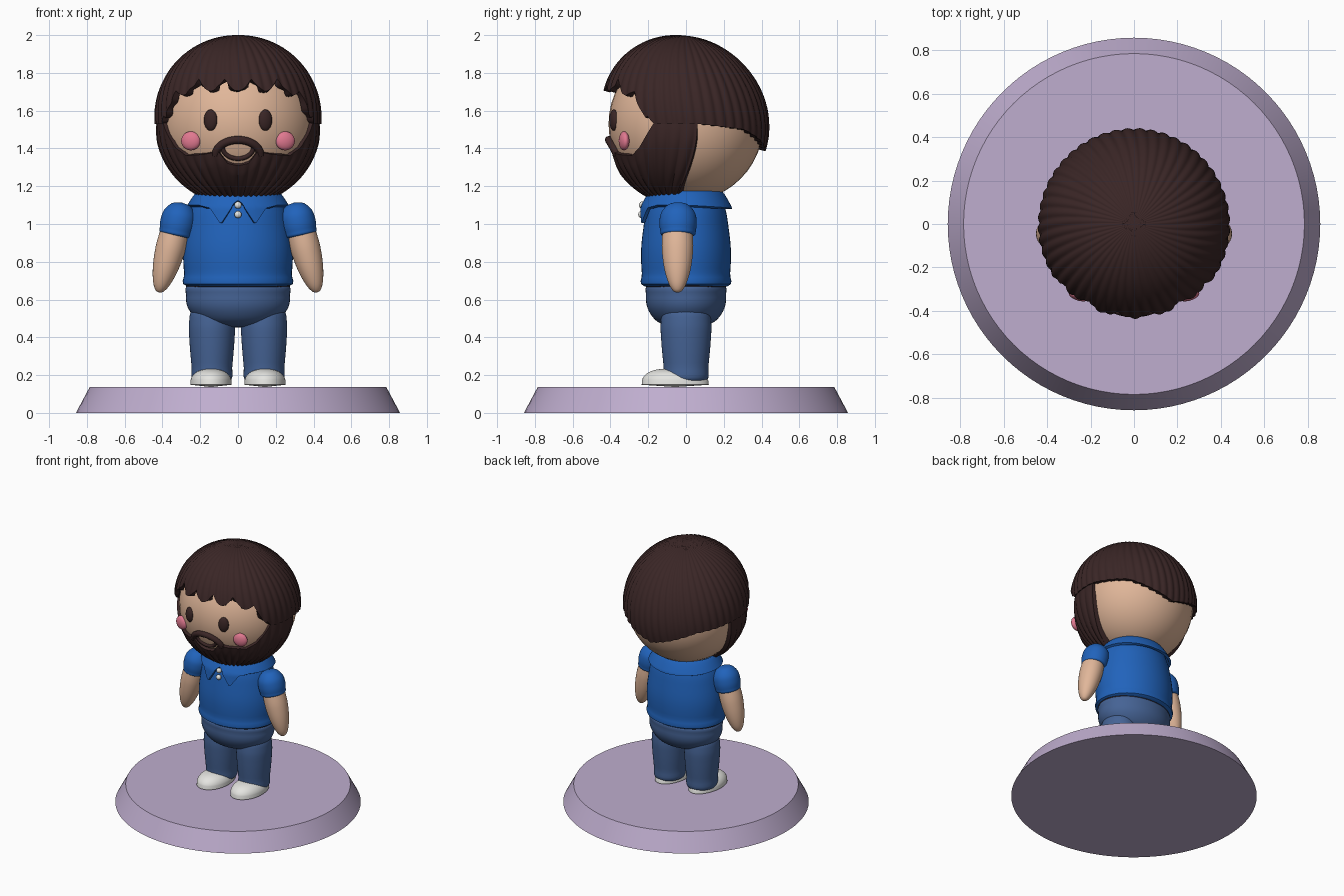
import bpy, bmesh
from math import sin, cos, pi, radians
from mathutils import Vector, Matrix

if "Cube" in bpy.data.objects:
    bpy.data.objects.remove(bpy.data.objects["Cube"])


def material(name, rgb):
    m = bpy.data.materials.new(name)
    m.use_nodes = True
    m.diffuse_color = (*rgb, 1)
    m.node_tree.nodes["Principled BSDF"].inputs["Base Color"].default_value = (*rgb, 1)
    return m


LAVENDER = material("lavender", (.52, .42, .62))
SKIN = material("skin", (.75, .47, .32))
BLUE = material("shirt blue", (.015, .125, .50))
DENIM = material("denim", (.06, .125, .30))
BROWN = material("dark brown", (.042, .019, .019))
WHITE = material("off white", (.78, .78, .75))
PINK = material("pink", (.75, .19, .28))

HEAD = Vector((0, 0, 1.53))


def finish(ob, mat, angle=45):
    ob.data.materials.append(mat)
    bpy.ops.object.select_all(action='DESELECT')
    ob.select_set(True)
    bpy.context.view_layer.objects.active = ob
    for mod in list(ob.modifiers):
        bpy.ops.object.modifier_apply(modifier=mod.name)
    bpy.ops.object.shade_smooth_by_angle(angle=radians(angle))
    return ob


def patch(name, mat, point, nu, nv, thick=0, angle=45, place=Matrix()):
    """Grid surface from point(u, v) with u, v in 0..1, optionally thickened inward."""
    bm = bmesh.new()
    g = [[bm.verts.new(place @ Vector(point(i / nu, j / nv))) for j in range(nv + 1)]
         for i in range(nu + 1)]
    for i in range(nu):
        for j in range(nv):
            bm.faces.new((g[i][j], g[i][j + 1], g[i + 1][j + 1], g[i + 1][j]))
    bmesh.ops.remove_doubles(bm, verts=bm.verts, dist=1e-5)
    me = bpy.data.meshes.new(name)
    bm.to_mesh(me)
    bm.free()
    ob = bpy.data.objects.new(name, me)
    bpy.context.collection.objects.link(ob)
    if thick:
        s = ob.modifiers.new("thickness", 'SOLIDIFY')
        s.thickness, s.offset = thick, -1
    return finish(ob, mat, angle)


def keyed(keys, x):
    """Straight interpolation through (x, y) keys."""
    for (x0, y0), (x1, y1) in zip(keys, keys[1:]):
        if x <= x1:
            return y0 + (y1 - y0) * max(0, x - x0) / (x1 - x0)
    return keys[-1][1]


def spline(pts, t):
    """Smooth curve through profile points."""
    n = len(pts) - 1
    i = min(int(t * n), n - 1)
    f = t * n - i
    p = [Vector(pts[min(max(k, 0), n)]) for k in range(i - 1, i + 3)]
    return p[1] + .5 * f * (p[2] - p[0] + f * (2 * p[0] - 5 * p[1] + 4 * p[2] - p[3]
                            + f * (3 * (p[1] - p[2]) + p[3] - p[0])))


def lathe(name, mat, pts, depth=1, place=Matrix(), nv=28):
    """Turned body from (radius, z) points, top to bottom; depth scales y."""
    def point(u, v):
        r, z = spline(pts, v)
        r, a = max(r, 0), 2 * pi * (u % 1)
        return r * sin(a), -r * cos(a) * depth, z
    return patch(name, mat, point, 48, nv, place=place)


def ball(name, mat, loc, size, rot=(0, 0, 0)):
    bpy.ops.mesh.primitive_uv_sphere_add(segments=40, ring_count=24, location=loc, rotation=rot)
    ob = bpy.context.object
    ob.name, ob.scale = name, size
    return finish(ob, mat)


def on_head(az, el, r):
    """Point at azimuth from the front and elevation, in radians."""
    return HEAD + r * Vector((sin(az) * cos(el), -cos(az) * cos(el), sin(el)))


def tube(name, mat, pts, r):
    cu = bpy.data.curves.new(name, 'CURVE')
    cu.dimensions, cu.bevel_depth, cu.bevel_resolution, cu.use_fill_caps = '3D', r, 4, True
    sp = cu.splines.new('POLY')
    sp.points.add(len(pts) - 1)
    for p, co in zip(sp.points, pts):
        p.co = (*co, 1)
    ob = bpy.data.objects.new(name, cu)
    bpy.context.collection.objects.link(ob)
    bpy.ops.object.select_all(action='DESELECT')
    ob.select_set(True)
    bpy.context.view_layer.objects.active = ob
    bpy.ops.object.convert(target='MESH')
    return finish(bpy.context.object, mat)


# Display base
bpy.ops.mesh.primitive_cone_add(vertices=96, radius1=.858, radius2=.785, depth=.137,
                                location=(0, 0, .0685))
bpy.context.object.name = "base"
finish(bpy.context.object, LAVENDER)

# Head
ball("head", SKIN, HEAD, (.413, .41, .41))

# Hair cap with strands and a scalloped fringe
HAIRLINE = [(0, 25), (36, 25), (46, 20), (57, 12), (67, 0), (98, 0), (135, -4), (160, -13), (180, -19)]


def hair(u, v):
    az = 2 * pi * u - pi
    deg = abs(az) * 180 / pi
    low = keyed(HAIRLINE, deg)
    if deg < 62:
        low += 4.5 * (1 - 2 * abs(sin(pi * (deg + 10) / 20)))* .9 + 1
    el = pi / 2 + (radians(low) - pi / 2) * v
    r = .432 + .035 * sin(el) + .025 * cos(az) * sin(2 * el)
    r += .010 * abs(sin(24 * az + 3 * el)) * cos(el)
    return on_head(az if u < 1 else -pi, el, r)


patch("hair", BROWN, hair, 288, 26, .035, 60)

# Full beard with sideburns
BEARD_TOP = [(0, -31), (9, -29), (15, -20), (28, -22), (45, -23), (54, -17), (60, -9), (67, 1), (98, 1)]


def beard(u, v):
    s = 2 * u - 1
    deg = abs(s) * 98
    top = keyed(BEARD_TOP, deg)
    el = radians(top + (-67 - top) * v)
    az = radians(s * (98 - 24 * max(0, -el / 1.17) ** 2))
    return on_head(az, el, .430 + .010 * abs(sin(32 * s)) * min(1, 4 * v + .2))


patch("beard", BROWN, beard, 240, 20, .035, 60)


# Moustache and smile, laid over the face
def face_arc(half_width, z, height, r):
    pts = []
    for i in range(25):
        a = pi * i / 24
        x, dz = half_width * cos(a), z + height * sin(a) - HEAD.z
        pts.append((x, -(r * r - x * x - dz * dz) ** .5, dz + HEAD.z))
    return pts


tube("moustache", BROWN, face_arc(.118, 1.365, .08, .417), .021)
tube("smile", BROWN, face_arc(.082, 1.408, -.062, .413), .012)

# Eyes and cheeks
for side, s in (("left", 1), ("right", -1)):
    ball(side + "_eye", BROWN, (s * .145, -.382, 1.55), (.037, .022, .056), (0, 0, s * .35))
    ball(side + "_cheek", PINK, (s * .25, -.328, 1.44), (.052, .026, .05), (0, 0, s * .25))

# Shirt body
lathe("shirt", BLUE, [(0, 1.19), (.19, 1.18), (.25, 1.09), (.275, .98), (.29, .86),
                      (.285, .74), (.268, .67), (0, .66)], .82)

# Collar with two front points
COLLAR = [(0, 1.125), (5, 1.11), (8, 1.08), (19, 1.0), (33, 1.085), (50, 1.10), (90, 1.10), (180, 1.08)]


def collar(u, v):
    az = 2 * pi * u - pi
    low = keyed(COLLAR, abs(az) * 180 / pi)
    z = 1.175 + (low - 1.175) * v
    r = .205 + .058 * min(1, (1.175 - z) / .085) ** .8 + .1 * max(0, 1.09 - z)
    if u == 1:
        az = -pi
    return r * 1.04 * sin(az), -.92 * r * cos(az), z


patch("collar", BLUE, collar, 180, 10, .018)

# Shirt buttons
for i, z in enumerate((1.10, 1.05)):
    ball(f"button_{i + 1}", WHITE, (0, -.232 - .004 * i, z), (.019, .017, .019))

# Belt
bpy.ops.mesh.primitive_torus_add(major_radius=.256, minor_radius=.02, major_segments=64,
                                 minor_segments=14, location=(0, 0, .678))
belt = bpy.context.object
belt.name, belt.scale = "belt", (1, .78, 1)
finish(belt, BROWN)

# Trouser seat
lathe("hips", DENIM, [(0, .68), (.25, .68), (.275, .62), (.262, .55), (.20, .485), (.1, .458), (0, .453)], .77)


# Shoe: rounded slipper with a flat sole and a higher toe
def shoe(u, v):
    a, e = 2 * pi * (u % 1), pi / 2 * (1 - min(v / .8, 1))
    k = cos(e) ** .75 if v < .8 else (1 - v) / .2
    y = -cos(a) * k
    h = .082 - .012 * y
    z = .137 + (.022 + (h - .022 + .012) * sin(e) if v < .75 else .015 * (1 - v) / .25)
    return .110 * sin(a) * k * (1 - .06 * y), y * .178 - .057, z


for side, s in (("left", 1), ("right", -1)):
    # Legs and shoes
    lathe(side + "_leg", DENIM, [(0, .56), (.10, .55), (.121, .48), (.119, .38), (.108, .25), (.098, .17), (0, .16)],
          1.1, Matrix.Translation((s * .138, 0, 0)))
    patch(side + "_shoe", WHITE, shoe, 48, 20, place=Matrix.Translation((s * .143, 0, 0)))
    # Arms and puffed sleeves
    lathe(side + "_arm", SKIN, [(0, .10), (.065, .06), (.079, -.03), (.075, -.12), (.062, -.2),
                                (.042, -.265), (.02, -.30), (0, -.308)], 1.05,
          Matrix.Translation((s * .340, -.045, .935)) @ Matrix.Rotation(-s * .26, 4, 'Y'))
    lathe(side + "_sleeve", BLUE, [(0, .095), (.05, .083), (.085, .04), (.094, -.01), (.090, -.055),
                                   (.078, -.082), (0, -.085)], 1.05,
          Matrix.Translation((s * .315, -.042, 1.02)) @ Matrix.Rotation(-s * .2, 4, 'Y'))
